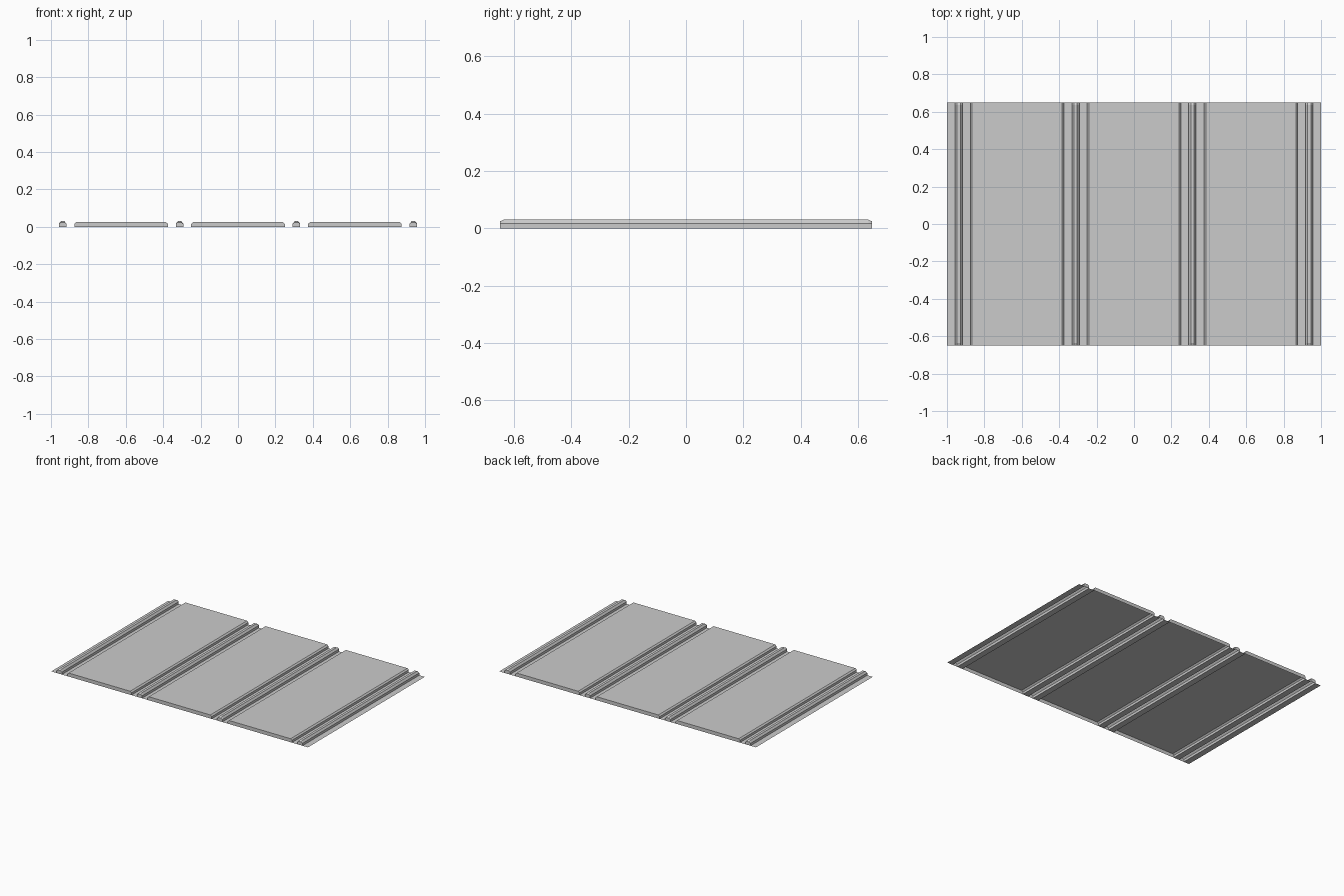
import bpy
import bmesh

if "Cube" in bpy.data.objects:
    bpy.data.objects.remove(bpy.data.objects["Cube"])

HALF_Y = 0.65
PANEL_X = (-0.625, 0.0, 0.625)
RIB_X = (-0.9375, -0.3125, 0.3125, 0.9375)
PANEL_HALF = 0.25
RIB_HALF = 0.02


def loft(name, x, sections, capped=True):
    """Skin left-to-right XZ profiles placed along y; underside stays open."""
    bm = bmesh.new()
    rows = [[bm.verts.new((x + px, y, pz)) for px, pz in prof] for y, prof in sections]
    for a, b in zip(rows, rows[1:]):
        for i in range(len(a) - 1):
            bm.faces.new((a[i], a[i + 1], b[i + 1], b[i]))
    if capped:
        bm.faces.new(rows[0][::-1])
        bm.faces.new(rows[-1])
    mesh = bpy.data.meshes.new(name)
    bm.to_mesh(mesh)
    bm.free()
    obj = bpy.data.objects.new(name, mesh)
    bpy.context.collection.objects.link(obj)
    return obj


def profile(half, shoulder, inset, top):
    """Upright sides, then a chamfer up to a flat top."""
    left = [(-half, 0), (-half, shoulder), (-half + inset, top)]
    return left + [(-px, pz) for px, pz in reversed(left)]


# Wide raised panels with chamfered long edges
panel = profile(PANEL_HALF, 0.016, 0.01, 0.025)
for x in PANEL_X:
    loft("raised_panel", x, [(-HALF_Y, panel), (HALF_Y, panel)])

# Narrow ribs whose top slopes down at both ends
rib = profile(RIB_HALF, 0.017, 0.011, 0.03)
rib_end = profile(RIB_HALF, 0.017, 0.011, 0.024)
for x in RIB_X:
    loft("rib", x, [(-HALF_Y, rib_end), (-HALF_Y + 0.013, rib),
                    (HALF_Y - 0.013, rib), (HALF_Y, rib_end)])

# Flat sheet strips filling the gaps between the raised parts
edges = [-1.0, 1.0]
edges += [x + s * PANEL_HALF for x in PANEL_X for s in (-1, 1)]
edges += [x + s * RIB_HALF for x in RIB_X for s in (-1, 1)]
edges.sort()
for x0, x1 in zip(edges[::2], edges[1::2]):
    strip = [(x0, 0), (x1, 0)]
    loft("flat_strip", 0, [(-HALF_Y, strip), (HALF_Y, strip)], capped=False)
